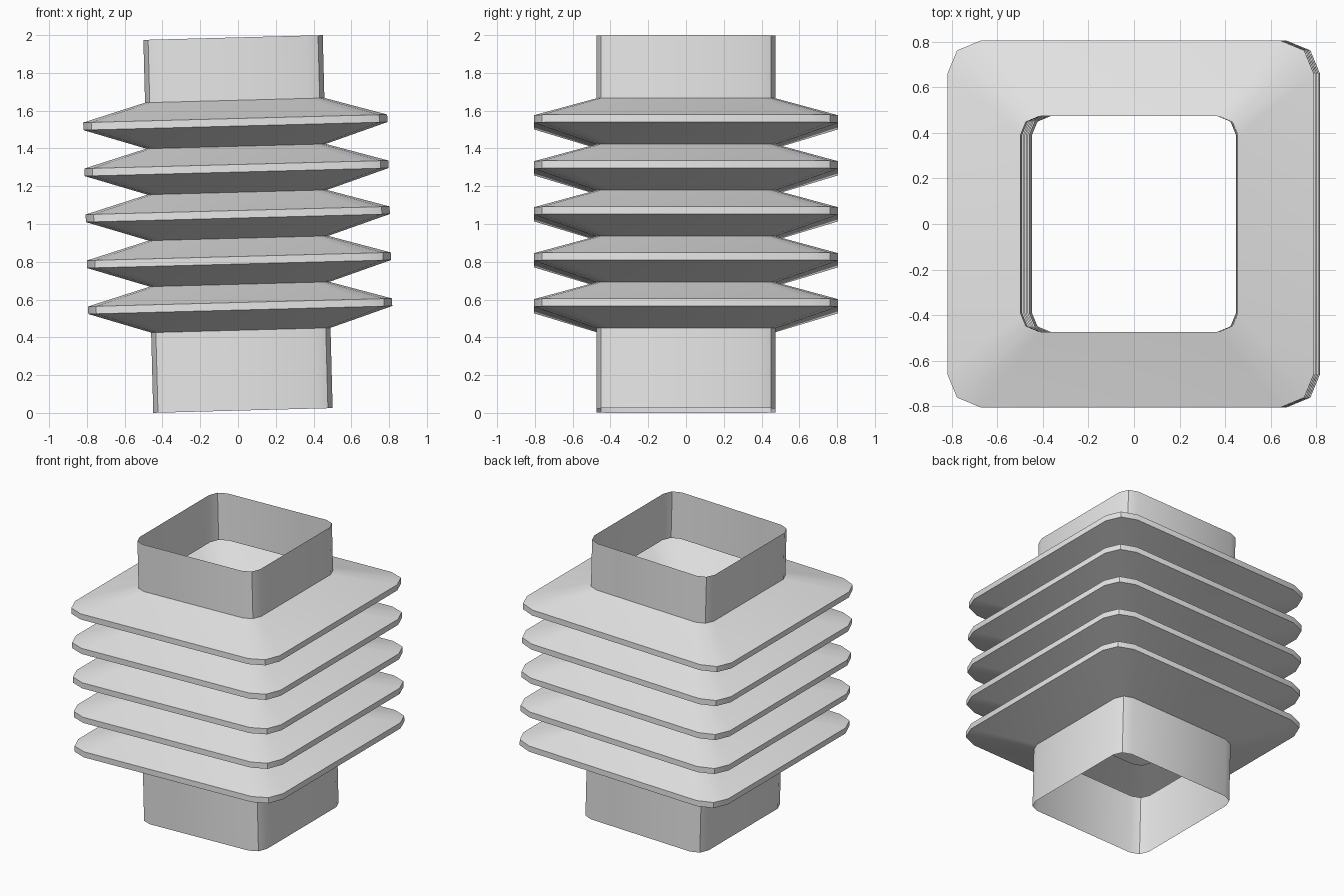
import bpy
import bmesh
import math
from mathutils import Matrix

cube = bpy.data.objects.get("Cube")
if cube:
    bpy.data.objects.remove(cube, do_unlink=True)

# Proportions
NECK, FIN = 0.475, 0.805          # half widths
CORNER = 0.18                     # corner radius relative to half width
COLLAR_END = 0.9875               # collar rims, measured from the middle
VALLEY_START, PITCH, FOLDS = -0.5625, 0.2435, 5
FIN_LOW, FIN_HIGH = 0.107, 0.147  # rim of each fold above its valley
TILT = -0.0265

grey = bpy.data.materials.new("light grey")
grey.use_nodes = True
grey.diffuse_color = (0.8, 0.8, 0.8, 1)
grey.node_tree.nodes["Principled BSDF"].inputs["Base Color"].default_value = (0.8, 0.8, 0.8, 1)


def rounded_square(half):
    """Square outline with two-segment rounded corners."""
    radius = half * CORNER
    inner = half - radius
    points = []
    for quarter in range(4):
        middle = math.radians(45 + 90 * quarter)
        cx = math.copysign(inner, math.cos(middle))
        cy = math.copysign(inner, math.sin(middle))
        for step in (-1, 0, 1):
            a = middle + step * math.pi / 4
            points.append((cx + radius * math.cos(a), cy + radius * math.sin(a)))
    return points


# Side profile: lower collar, folds, upper collar
profile = [(NECK, -COLLAR_END)]
for fold in range(FOLDS):
    valley = VALLEY_START + fold * PITCH
    profile += [(NECK, valley), (FIN, valley + FIN_LOW), (FIN, valley + FIN_HIGH)]
profile += [(NECK, VALLEY_START + FOLDS * PITCH), (NECK, COLLAR_END)]

# Open thin-walled sleeve lofted through the profile
bm = bmesh.new()
rings = [[bm.verts.new((x, y, z)) for x, y in rounded_square(half)] for half, z in profile]
for low, high in zip(rings, rings[1:]):
    for i in range(len(low)):
        j = (i + 1) % len(low)
        bm.faces.new((low[i], low[j], high[j], high[i]))

# Slight lean to the side
bm.transform(Matrix.Translation((0, 0, 1)) @ Matrix.Rotation(TILT, 4, 'Y'))
mesh = bpy.data.meshes.new("bellows_sleeve")
bm.to_mesh(mesh)
bm.free()
mesh.materials.append(grey)
sleeve = bpy.data.objects.new("bellows_sleeve", mesh)
bpy.context.collection.objects.link(sleeve)

bpy.ops.object.select_all(action='DESELECT')
sleeve.select_set(True)
bpy.context.view_layer.objects.active = sleeve
bpy.ops.object.shade_smooth_by_angle(angle=math.radians(30))
